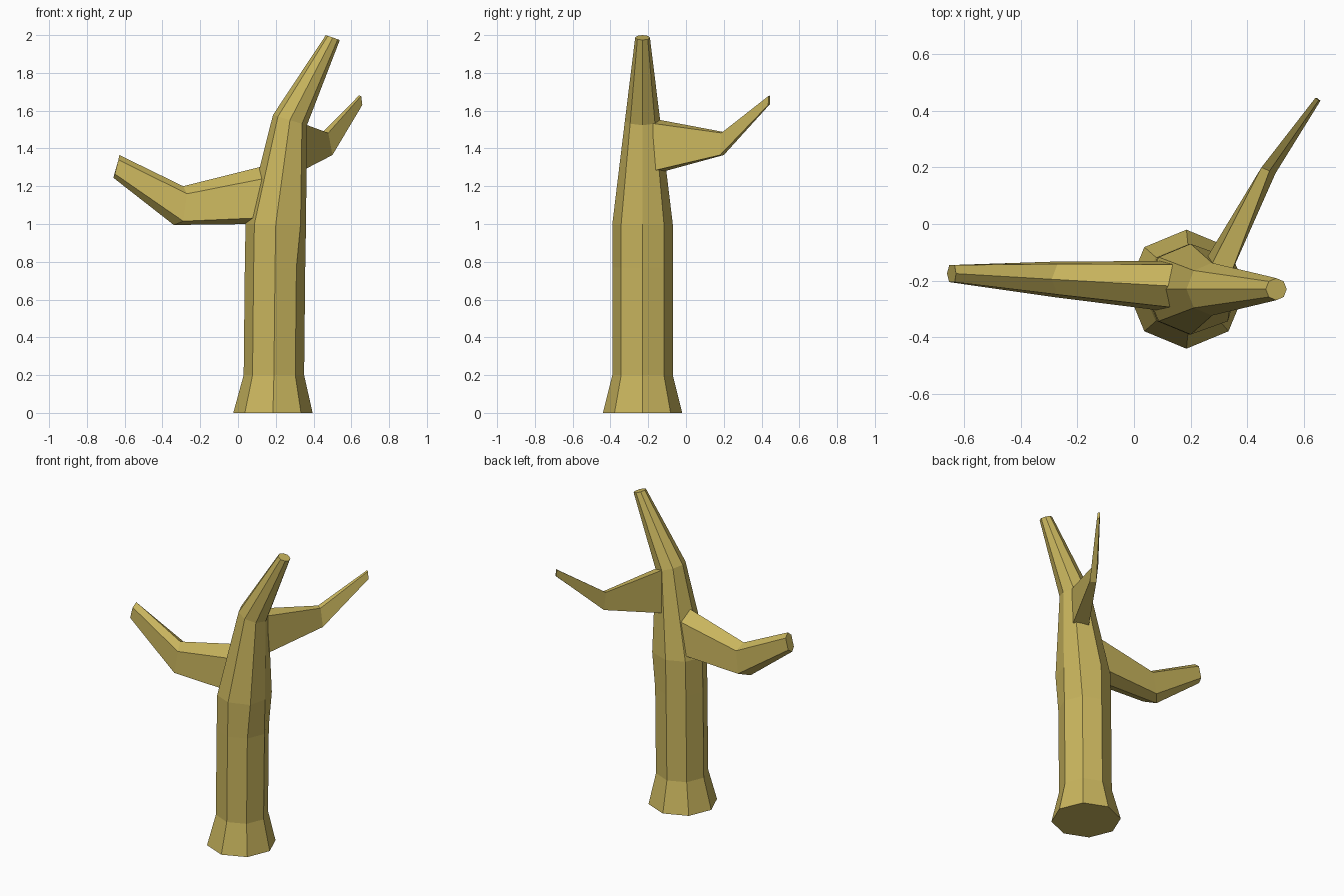
import bpy, bmesh
from math import sin, cos, pi

if "Cube" in bpy.data.objects:
    bpy.data.objects.remove(bpy.data.objects["Cube"])

bark = bpy.data.materials.new("bark")
bark.diffuse_color = (0.58, 0.46, 0.11, 1)
bark.use_nodes = True
bark.node_tree.nodes["Principled BSDF"].inputs["Base Color"].default_value = bark.diffuse_color


def loft(name, rings):
    """Skin a list of equal-length point rings and cap both ends."""
    bm = bmesh.new()
    loops = [[bm.verts.new(p) for p in ring] for ring in rings]
    n = len(loops[0])
    for a, b in zip(loops, loops[1:]):
        for i in range(n):
            j = (i + 1) % n
            bm.faces.new((a[i], a[j], b[j], b[i]))
    bm.faces.new(loops[0])
    bm.faces.new(loops[-1])
    bmesh.ops.recalc_face_normals(bm, faces=bm.faces)
    mesh = bpy.data.meshes.new(name)
    bm.to_mesh(mesh)
    bm.free()
    mesh.materials.append(bark)
    obj = bpy.data.objects.new(name, mesh)
    bpy.context.collection.objects.link(obj)
    return obj


def octagon(cx, z, rx, ry, tilt=0.0, bulge=0.0):
    """Trunk ring; tilt drops the right side, bulge widens the right corners."""
    pts = []
    for i in range(8):
        c, s = cos(i * pi / 4), sin(i * pi / 4)
        push = bulge if i in (1, 7) else 0
        pts.append((cx + rx * c + push, -0.23 + ry * s, z - tilt * c))
    return pts


def hexagon(top, upper, lower, bottom, yc, w_up, w_low):
    """Branch ring given four (x, z) levels and its half widths."""
    return [(top[0], yc, top[1]),
            (upper[0], yc - w_up, upper[1]), (lower[0], yc - w_low, lower[1]),
            (bottom[0], yc, bottom[1]),
            (lower[0], yc + w_low, lower[1]), (upper[0], yc + w_up, upper[1])]


# Trunk with flared foot, bending to the right at the top
loft("trunk", [
    octagon(0.185, 0.0, 0.21, 0.21),
    octagon(0.19, 0.2, 0.16, 0.16),
    octagon(0.196, 0.77, 0.16, 0.16),
    octagon(0.20, 1.0, 0.16, 0.16, bulge=0.018),
    octagon(0.275, 1.55, 0.09, 0.093, tilt=0.027),
    octagon(0.502, 1.987, 0.037, 0.039, tilt=0.013),
])

# Left branch, hexagonal, rising at its elbow
loft("left_branch", [
    hexagon((0.15, 1.31), (0.16, 1.245), (0.13, 1.033), (0.10, 1.0), -0.22, 0.077, 0.09),
    hexagon((-0.29, 1.20), (-0.27, 1.16), (-0.29, 1.015), (-0.34, 0.995), -0.195, 0.054, 0.062),
    hexagon((-0.628, 1.365), (-0.633, 1.34), (-0.652, 1.265), (-0.66, 1.245), -0.175, 0.03, 0.03),
])

# Rear branch, a thin four-sided blade
loft("rear_branch", [
    [(0.265, -0.16, 1.555), (0.34, -0.18, 1.533), (0.345, -0.16, 1.285), (0.25, -0.13, 1.275)],
    [(0.45, 0.20, 1.487), (0.478, 0.187, 1.482), (0.50, 0.18, 1.365), (0.465, 0.20, 1.365)],
    [(0.64, 0.445, 1.68), (0.652, 0.437, 1.678), (0.658, 0.435, 1.63), (0.645, 0.445, 1.635)],
])
